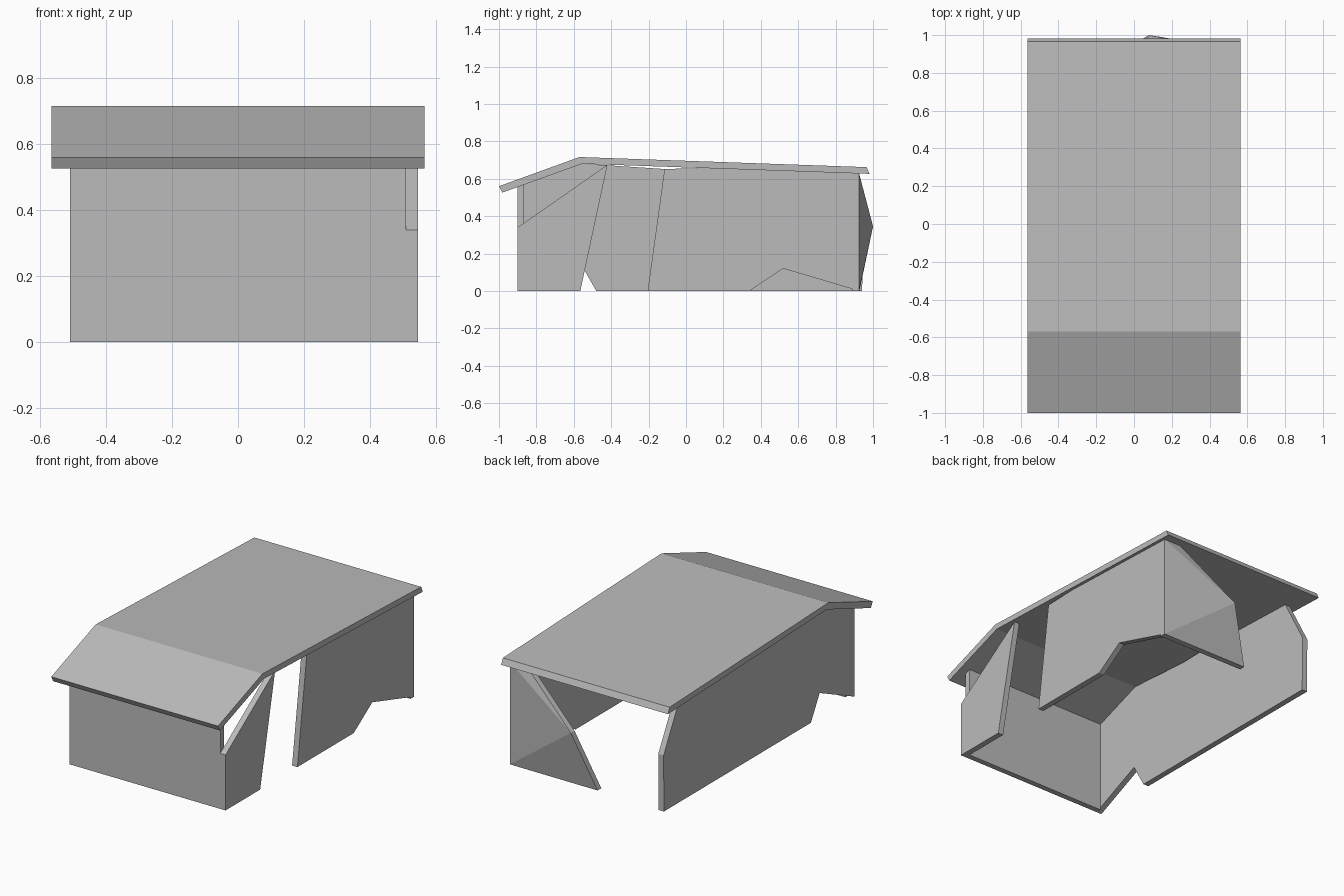
import bpy, bmesh
from mathutils import Vector

cube = bpy.data.objects.get("Cube")
if cube:
    bpy.data.objects.remove(cube, do_unlink=True)

GREY = (0.5, 0.5, 0.5, 1.0)
mat = bpy.data.materials.new("plain grey")
mat.use_nodes = True
mat.diffuse_color = GREY
mat.node_tree.nodes["Principled BSDF"].inputs["Base Color"].default_value = GREY

THICK = 0.036


def slab(name, faces, offset):
    """Extrude connected polygons by an offset to make a closed slab."""
    bm = bmesh.new()
    for points in faces:
        bm.faces.new([bm.verts.new(p) for p in points])
    bmesh.ops.remove_doubles(bm, verts=bm.verts, dist=0.0001)
    out = bmesh.ops.extrude_face_region(bm, geom=bm.faces[:], use_keep_orig=True)
    moved = [g for g in out["geom"] if isinstance(g, bmesh.types.BMVert)]
    bmesh.ops.translate(bm, verts=moved, vec=Vector(offset))
    bmesh.ops.recalc_face_normals(bm, faces=bm.faces)
    mesh = bpy.data.meshes.new(name)
    bm.to_mesh(mesh)
    bm.free()
    mesh.materials.append(mat)
    obj = bpy.data.objects.new(name, mesh)
    bpy.context.collection.objects.link(obj)
    return obj


def side_slab(name, profile, x0, x1):
    """Extrude a (y, z) profile along x."""
    return slab(name, [[(x0, y, z) for y, z in profile]], (x1 - x0, 0, 0))


# Bent roof with overhanging eaves
side_slab("roof", [(-1, 0.56), (-0.57, 0.716), (0.965, 0.662), (0.982, 0.626),
                   (-0.555, 0.68), (-0.982, 0.526)], -0.565, 0.565)

# Front wall, top following the roof slope
side_slab("front_wall", [(-0.9, 0), (-0.865, 0), (-0.865, 0.568), (-0.9, 0.556)],
          -0.51 + THICK, 0.51)

# Long wall with a notched foot and a broken rear corner
side_slab("right_wall", [(-0.9, 0), (-0.565, 0.15), (-0.48, 0), (0.942, 0),
                         (0.945, 0.345), (0.79, 0.632), (0.1, 0.657),
                         (-0.115, 0.652), (-0.42, 0.672), (-0.555, 0.68),
                         (-0.9, 0.556)], -0.51, -0.51 + THICK)

# Broken wall on the other side, in two pieces
side_slab("left_wall_front", [(-0.9, 0), (-0.565, 0), (-0.42, 0.675), (-0.9, 0.34)],
          0.51, 0.51 + THICK)
side_slab("left_wall_rear", [(-0.205, 0), (0.34, 0), (0.52, 0.12), (0.925, 0),
                             (0.925, 0.63), (0.1, 0.657), (-0.115, 0.652)],
          0.51, 0.51 + THICK)

# Remaining part of the rear wall, its broken edge bent outwards
low, high = (0.546, 0.925, 0), (0.546, 0.925, 0.63)
foot, tip, top = (-0.05, 0.927, 0), (0.08, 1.0, 0.345), (0.43, 0.925, 0.63)
slab("rear_wall", [(low, foot, tip), (low, tip, high), (high, tip, top)],
     (0, -THICK, 0))
